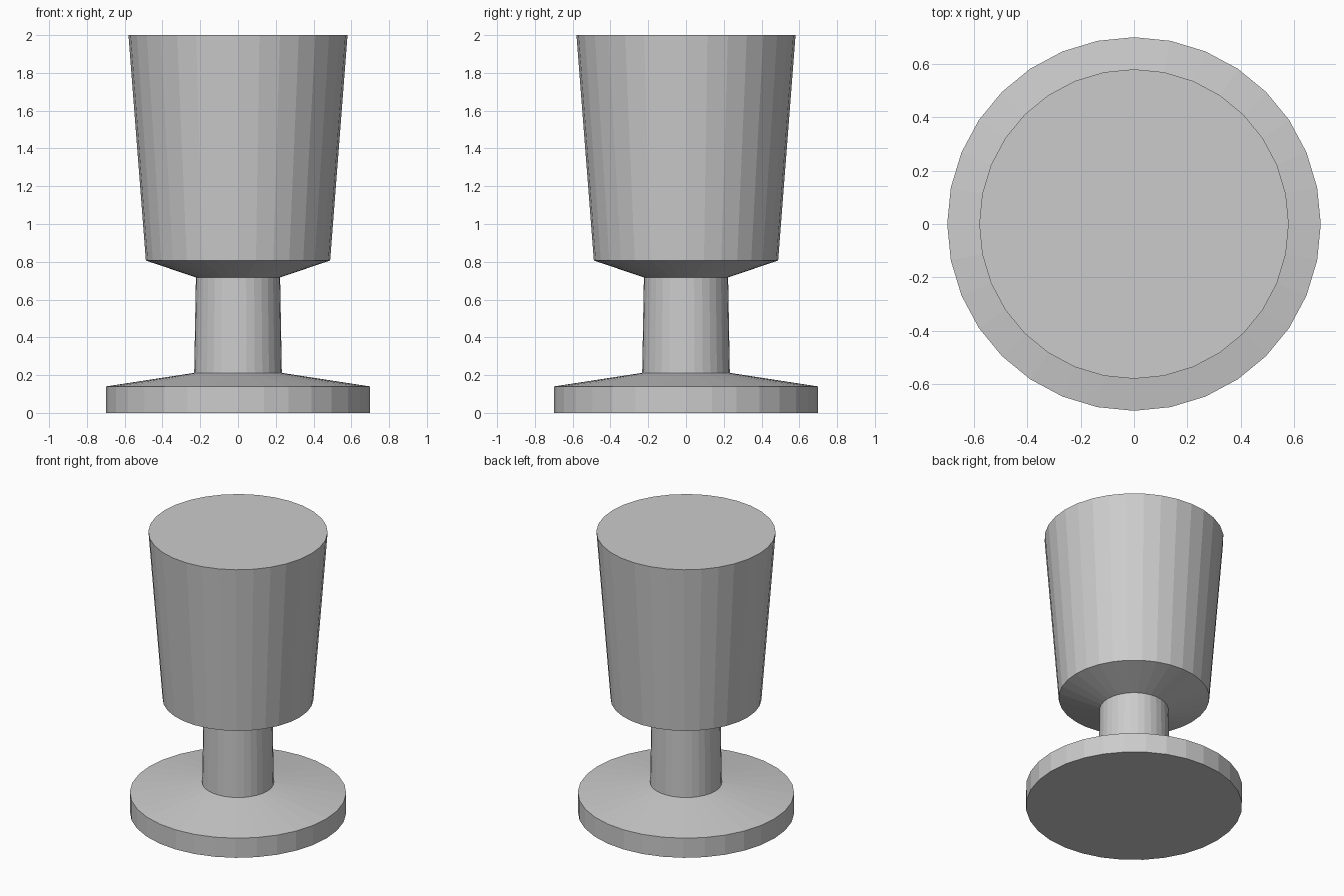
import bpy
import bmesh
from math import cos, sin, tau

if "Cube" in bpy.data.objects:
    bpy.data.objects.remove(bpy.data.objects["Cube"])

SIDES = 32


def lathe(name, profile, sides=SIDES):
    """Spin a (radius, height) profile around z and cap both ends."""
    bm = bmesh.new()
    rings = [[bm.verts.new((r * cos(tau * i / sides), r * sin(tau * i / sides), z))
              for i in range(sides)] for r, z in profile]
    for low, high in zip(rings, rings[1:]):
        for i in range(sides):
            j = (i + 1) % sides
            bm.faces.new((low[i], low[j], high[j], high[i]))
    bm.faces.new(rings[0][::-1])
    bm.faces.new(rings[-1])
    mesh = bpy.data.meshes.new(name)
    bm.to_mesh(mesh)
    bm.free()
    obj = bpy.data.objects.new(name, mesh)
    bpy.context.collection.objects.link(obj)
    return obj


# Foot: rim with a shallow conical top; stem: slight taper; cup: flared, closed top
foot = [(0.70, 0.0), (0.70, 0.14), (0.232, 0.212)]
stem_top = [(0.223, 0.717)]
cup = [(0.488, 0.807), (0.58, 2.0)]

# One continuous watertight shell
lathe("goblet", foot + stem_top + cup)
